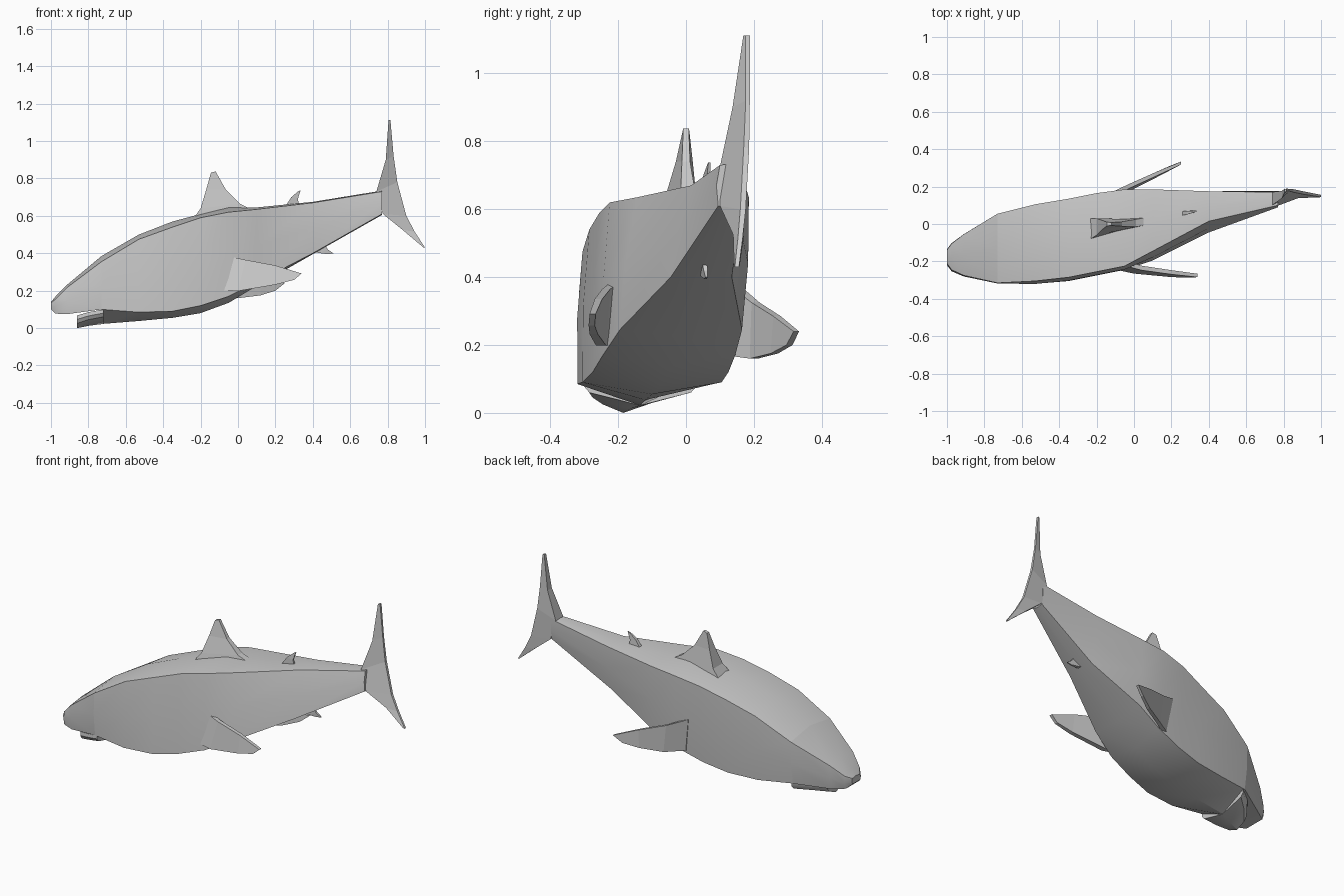
import bpy, bmesh


def loft(name, rings, smooth=True):
    """Skin a list of equal-length closed rings and cap both ends."""
    bm = bmesh.new()
    vs = [[bm.verts.new(p) for p in r] for r in rings]
    n = len(rings[0])
    for a, b in zip(vs, vs[1:]):
        for i in range(n):
            j = (i + 1) % n
            bm.faces.new((a[i], a[j], b[j], b[i]))
    bm.faces.new(vs[0])
    bm.faces.new(vs[-1])
    bmesh.ops.recalc_face_normals(bm, faces=bm.faces)
    me = bpy.data.meshes.new(name)
    bm.to_mesh(me)
    bm.free()
    ob = bpy.data.objects.new(name, me)
    bpy.context.collection.objects.link(ob)
    if smooth:
        bpy.ops.object.select_all(action='DESELECT')
        ob.select_set(True)
        bpy.context.view_layer.objects.active = ob
        bpy.ops.object.shade_smooth_by_angle(angle=0.6)
    return ob


def section(x, yc, wt, yb, wb, top, chine, low, keel):
    """Eight-sided cross-section: ridge, upper chines, sides, lower chines, keel."""
    zm = (chine + low) / 2
    ym, wm = (yc + yb) / 2, (wt + wb) / 2 + 0.008
    return [(x, yc, top), (x, yc + wt, chine), (x, ym + wm, zm),
            (x, yb + wb, low), (x, yb, keel), (x, yb - wb, low),
            (x, ym - wm, zm), (x, yc - wt, chine)]


def fin(name, rungs):
    """Plate lofted from (leading point, trailing point, lead half-width, trail half-width)."""
    rings = []
    for (ax, ay, az), (bx, by, bz), t, u in rungs:
        rings.append([(ax, ay - t, az), (ax, ay + t, az),
                      (bx, by + u, bz), (bx, by - u, bz)])
    return loft(name, rings, False)


# Main body, from the corner of the mouth to the tail stalk
loft("body", [section(*s) for s in (
    (-0.73, -0.13, 0.185, -0.135, 0.17, 0.385, 0.355, 0.10, 0.022),
    (-0.53, -0.10, 0.205, -0.12, 0.20, 0.50, 0.475, 0.085, 0.038),
    (-0.35, -0.075, 0.21, -0.10, 0.205, 0.57, 0.54, 0.09, 0.055),
    (-0.20, -0.045, 0.21, -0.075, 0.20, 0.61, 0.59, 0.12, 0.08),
    (-0.05, -0.02, 0.205, -0.05, 0.195, 0.645, 0.62, 0.17, 0.135),
    (0.10, 0.02, 0.165, -0.015, 0.18, 0.645, 0.635, 0.245, 0.225),
    (0.40, 0.095, 0.08, 0.045, 0.09, 0.675, 0.67, 0.40, 0.395),
    (0.77, 0.135, 0.035, 0.13, 0.035, 0.735, 0.73, 0.61, 0.605))])

# Overhanging snout with flat mouth roof
loft("snout", [section(*s) for s in (
    (-0.73, -0.13, 0.185, -0.135, 0.17, 0.385, 0.355, 0.10, 0.10),
    (-0.91, -0.165, 0.11, -0.17, 0.10, 0.235, 0.22, 0.075, 0.075),
    (-0.975, -0.175, 0.07, -0.18, 0.065, 0.17, 0.155, 0.077, 0.077),
    (-1.0, -0.175, 0.035, -0.18, 0.035, 0.14, 0.135, 0.10, 0.10))])

# Lower jaw
loft("lower_jaw", [section(*s) for s in (
    (-0.72, -0.135, 0.168, -0.135, 0.15, 0.10, 0.10, 0.06, 0.022),
    (-0.80, -0.155, 0.13, -0.165, 0.11, 0.085, 0.085, 0.045, 0.012),
    (-0.86, -0.18, 0.075, -0.185, 0.06, 0.068, 0.068, 0.025, 0.0))])

# Fins on the back
fin("dorsal_fin", [
    ((-0.25, -0.03, 0.57), (0.10, 0.02, 0.62), 0.06, 0.02),
    ((-0.20, -0.015, 0.64), (0.01, 0.005, 0.665), 0.045, 0.02),
    ((-0.17, -0.005, 0.74), (-0.065, 0.0, 0.74), 0.025, 0.012),
    ((-0.145, 0.0, 0.83), (-0.12, 0.0, 0.838), 0.01, 0.008)])
fin("rear_dorsal_fin", [
    ((0.24, 0.055, 0.63), (0.33, 0.07, 0.64), 0.012, 0.006),
    ((0.285, 0.06, 0.70), (0.32, 0.066, 0.69), 0.009, 0.005),
    ((0.32, 0.066, 0.73), (0.335, 0.069, 0.738), 0.004, 0.003)])
fin("anal_fin", [
    ((0.36, 0.05, 0.42), (0.46, 0.055, 0.45), 0.014, 0.008),
    ((0.43, 0.054, 0.402), (0.48, 0.058, 0.42), 0.01, 0.006),
    ((0.48, 0.058, 0.395), (0.51, 0.06, 0.40), 0.004, 0.003)])

# Swept side fins, upper edge leading
fin("near_side_fin", [
    ((-0.08, -0.20, 0.39), (-0.12, -0.225, 0.205), 0.015, 0.015),
    ((0.04, -0.235, 0.365), (0.0, -0.25, 0.198), 0.012, 0.015),
    ((0.20, -0.258, 0.335), (0.20, -0.272, 0.232), 0.011, 0.012),
    ((0.34, -0.275, 0.292), (0.30, -0.278, 0.258), 0.009, 0.009)])
fin("far_side_fin", [
    ((-0.13, 0.15, 0.37), (-0.10, 0.13, 0.17), 0.015, 0.015),
    ((-0.02, 0.205, 0.325), (0.0, 0.20, 0.16), 0.012, 0.012),
    ((0.12, 0.268, 0.285), (0.12, 0.26, 0.175), 0.011, 0.011),
    ((0.25, 0.325, 0.24), (0.20, 0.305, 0.20), 0.008, 0.009)])

# Crescent tail
fin("tail_fin", [
    ((0.805, 0.178, 1.112), (0.815, 0.182, 1.112), 0.009, 0.007),
    ((0.79, 0.157, 0.90), (0.832, 0.182, 0.92), 0.02, 0.006),
    ((0.74, 0.136, 0.73), (0.852, 0.178, 0.78), 0.035, 0.008),
    ((0.775, 0.135, 0.61), (0.90, 0.168, 0.60), 0.035, 0.008),
    ((0.88, 0.155, 0.525), (0.945, 0.16, 0.515), 0.016, 0.007),
    ((0.99, 0.15, 0.432), (1.0, 0.15, 0.43), 0.008, 0.006)])
